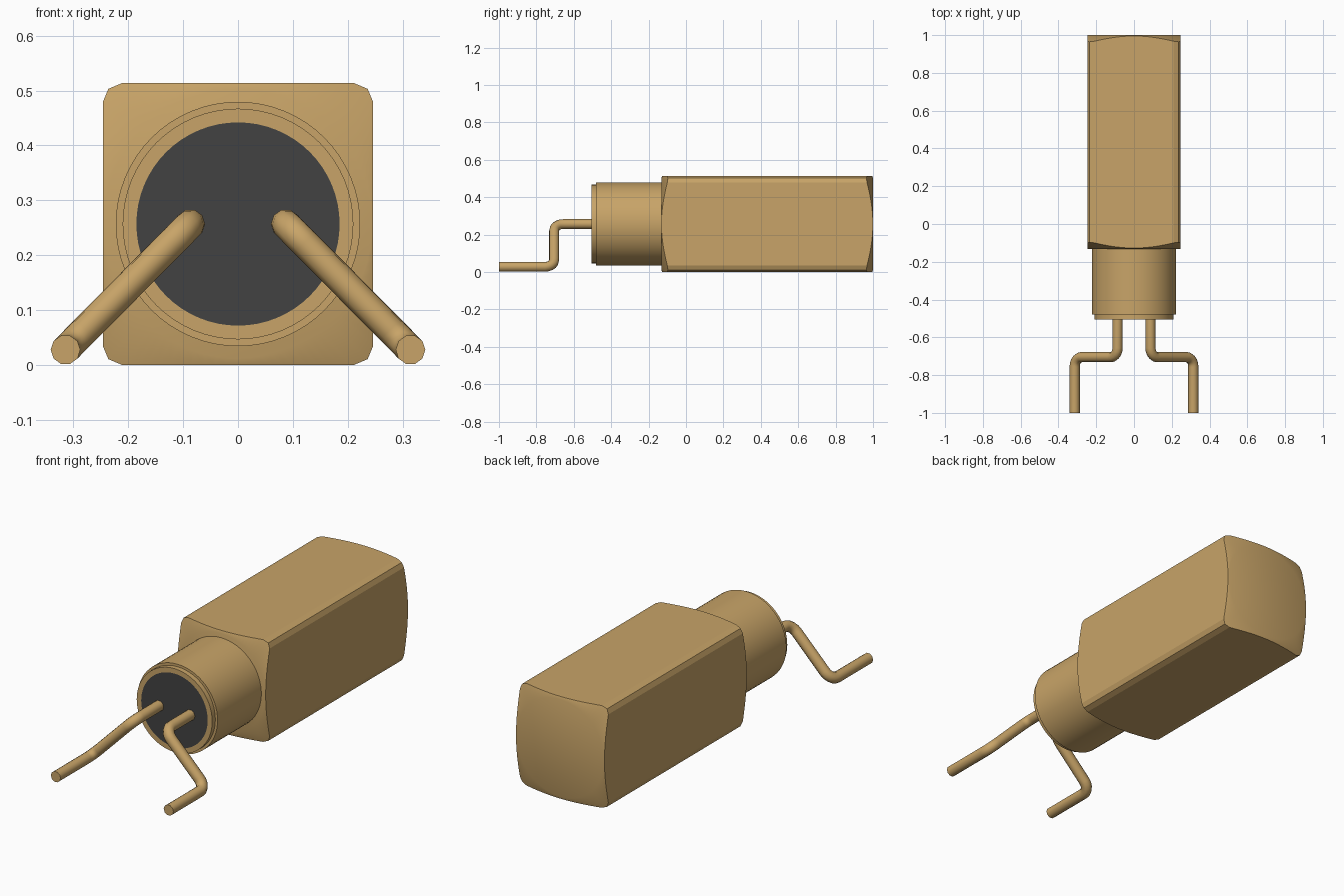
import bpy, bmesh, math
from mathutils import Vector

cube = bpy.data.objects.get("Cube")
if cube:
    bpy.data.objects.remove(cube, do_unlink=True)

ZC = 0.257  # height of the long axis


def material(name, rgb):
    m = bpy.data.materials.new(name)
    m.use_nodes = True
    m.diffuse_color = (*rgb, 1)
    m.node_tree.nodes["Principled BSDF"].inputs["Base Color"].default_value = (*rgb, 1)
    return m


GOLD = material("gold_metal", (0.578, 0.371, 0.138))
DARK = material("dark_insulator", (0.055, 0.055, 0.055))


def smooth(ob, degrees):
    bpy.ops.object.select_all(action='DESELECT')
    ob.select_set(True)
    bpy.context.view_layer.objects.active = ob
    bpy.ops.object.shade_smooth_by_angle(angle=math.radians(degrees))


def rings_to_object(name, rings, mats):
    """Bridge equal-length rings along y and cap both ends; face tag = segment index."""
    bm = bmesh.new()
    tag = bm.faces.layers.int.new("segment")
    loops = [[bm.verts.new(p) for p in ring] for ring in rings]
    n = len(loops[0])
    for s, (a, b) in enumerate(zip(loops, loops[1:])):
        for i in range(n):
            j = (i + 1) % n
            bm.faces.new((a[i], a[j], b[j], b[i]))[tag] = s
    bm.faces.new(loops[0])[tag] = -1
    bm.faces.new(loops[-1])[tag] = len(rings) - 1
    bmesh.ops.recalc_face_normals(bm, faces=bm.faces[:])
    mesh = bpy.data.meshes.new(name)
    bm.to_mesh(mesh)
    bm.free()
    for m in mats:
        mesh.materials.append(m)
    ob = bpy.data.objects.new(name, mesh)
    bpy.context.collection.objects.link(ob)
    return ob


# Box body with bevelled long edges and cone-turned ends
HX, HZ, Y0, Y1 = 0.246, 0.257, -0.132, 1.0
quarter = [(HX, 0.222), (0.236, 0.246), (0.21, HZ)]
corners = quarter + [(-x, z) for x, z in reversed(quarter)]
corners += [(-x, -z) for x, z in corners]
outline = []
for k, (a, b) in enumerate(zip(corners, corners[1:] + corners[:1])):
    a, b = Vector(a), Vector(b)
    steps = 20 if (b - a).length > 0.1 else 2
    outline += [a.lerp(b, i / steps) for i in range(steps)]


def drop(p):
    return max(0.0, 0.37 * (p.length - HX)) + 0.0005


def body_ring(y, sign):
    return [(p.x, y + sign * drop(p), p.y + ZC) for p in outline]


def round_ring(y, r):
    return [(p.x * r / p.length, y, p.y * r / p.length + ZC) for p in outline]


body = rings_to_object("crystal_can_body", [
    round_ring(Y0, 0.245), body_ring(Y0, 1), body_ring(Y1, -1), round_ring(Y1, 0.245)], [GOLD])
smooth(body, 35)
for face, seg in zip(body.data.polygons, body.data.attributes["segment"].data):
    if seg.value == 1:
        face.use_smooth = False  # long sides stay flat


# Round collar with a stepped lip and a dark end disc
def circle(r, y, n=64):
    return [(r * math.cos(2 * math.pi * i / n), y, ZC + r * math.sin(2 * math.pi * i / n))
            for i in range(n)]


collar = rings_to_object("collar", [
    circle(r, y) for r, y in
    [(0.185, -0.505), (0.21, -0.505), (0.21, -0.48), (0.2225, -0.48), (0.2225, -0.12)]],
    [GOLD, DARK])
smooth(collar, 30)
for face, seg in zip(collar.data.polygons, collar.data.attributes["segment"].data):
    if seg.value == -1:
        face.material_index = 1


# Bent wire leads
def rounded_path(points, radius, steps=5):
    pts = [Vector(p) for p in points]
    out = [pts[0]]
    for a, b, c in zip(pts, pts[1:], pts[2:]):
        u, v = (a - b).normalized(), (c - b).normalized()
        centre = b + (u + v) * radius  # the bends are right angles
        for i in range(steps + 1):
            t = math.pi / 2 * i / steps
            out.append(centre - v * radius * math.cos(t) - u * radius * math.sin(t))
    return out + [pts[-1]]


for name, s in (("left_lead", 1), ("right_lead", -1)):
    curve = bpy.data.curves.new(name, 'CURVE')
    curve.dimensions = '3D'
    curve.bevel_depth = 0.027
    curve.bevel_resolution = 3
    curve.use_fill_caps = True
    path = rounded_path([(s * 0.087, -0.49, ZC), (s * 0.087, -0.705, ZC),
                         (s * 0.314, -0.705, 0.028), (s * 0.314, -1.0, 0.028)], 0.05)
    spline = curve.splines.new('POLY')
    spline.points.add(len(path) - 1)
    for pt, co in zip(spline.points, path):
        pt.co = (*co, 1)
    curve.materials.append(GOLD)
    lead = bpy.data.objects.new(name, curve)
    bpy.context.collection.objects.link(lead)
    bpy.ops.object.select_all(action='DESELECT')
    lead.select_set(True)
    bpy.context.view_layer.objects.active = lead
    bpy.ops.object.convert(target='MESH')
    lead = bpy.context.view_layer.objects.active
    # weld the end caps onto the tube
    bm = bmesh.new()
    bm.from_mesh(lead.data)
    bmesh.ops.remove_doubles(bm, verts=bm.verts[:], dist=0.0001)
    bmesh.ops.recalc_face_normals(bm, faces=bm.faces[:])
    bm.to_mesh(lead.data)
    bm.free()
    smooth(lead, 50)
